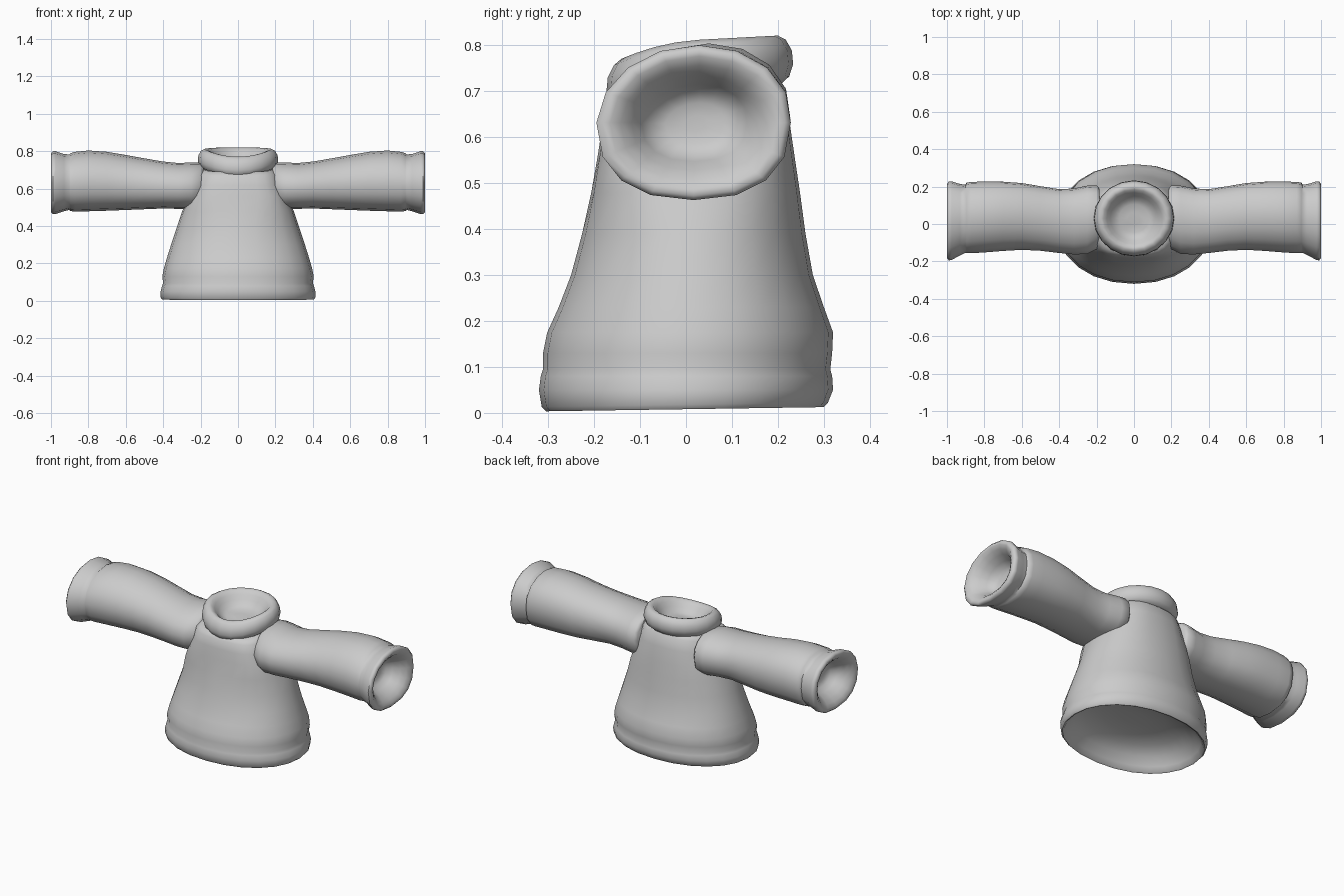
import bpy, bmesh, math

cloth = bpy.data.materials.new("grey cloth")
cloth.diffuse_color = (0.6, 0.6, 0.6, 1)


def loft(name, rings, sides, place):
    """Skin a list of rings; place(ring, cos, sin) gives each point. Both ends are capped."""
    bm = bmesh.new()
    loops = []
    for ring in rings:
        loop = []
        for i in range(sides):
            a = 2 * math.pi * i / sides
            loop.append(bm.verts.new(place(ring, math.cos(a), math.sin(a))))
        loops.append(loop)
    for low, high in zip(loops, loops[1:]):
        for i in range(sides):
            j = (i + 1) % sides
            bm.faces.new((low[i], low[j], high[j], high[i]))
    bm.faces.new(loops[0])
    bm.faces.new(loops[-1])
    bmesh.ops.recalc_face_normals(bm, faces=bm.faces)
    mesh = bpy.data.meshes.new(name)
    bm.to_mesh(mesh)
    bm.free()
    obj = bpy.data.objects.new(name, mesh)
    bpy.context.collection.objects.link(obj)
    mesh.materials.append(cloth)
    bpy.ops.object.select_all(action='DESELECT')
    obj.select_set(True)
    bpy.context.view_layer.objects.active = obj
    bpy.ops.object.shade_smooth_by_angle(angle=math.radians(60))
    return obj


def squarer(c, s, n):
    """Turn a point on a circle into one on a rounded square; n = 2 keeps the circle."""
    return (math.copysign(abs(c) ** (2 / n), c), math.copysign(abs(s) ** (2 / n), s))


# Torso ring: height, half width, front y, back y, slope; squarer towards the shoulders
def chest(ring, c, s):
    z, rx, front, back, slope = ring
    rise = min(1, max(0, (z - 0.42) / 0.16))
    c, s = squarer(c, s, 2.12 + (1.2 if s < 0 else 0.4) * rise)
    mid, ry = (front + back) / 2, (back - front) / 2
    return (rx * c, mid + ry * s, z + slope * ry * s)


# Collar ring: height, radius; the front droops
def neck(ring, c, s):
    z, r = ring
    droop = 0.18 * r * max(0, -s) ** 2
    return (r * c, 0.03 + 0.945 * r * s, z + 0.05 * r * s - droop)


# Sideways ring: x, front y, back y, bottom z, top z; fuller underneath
def sideways(ring, c, s):
    x, front, back, bottom, top = ring
    c, s = squarer(c, s, 2.35 if s < 0 else 2.05)
    return (x, (front + back) / 2 + (back - front) / 2 * c + 0.012 * max(s, 0),
            (bottom + top) / 2 + (top - bottom) / 2 * s)


# Torso: shallow hollow underneath first, then around the hem and up to the neck
loft("torso", [
    (0.135, 0.07, -0.05, 0.05, 0),
    (0.13, 0.18, -0.13, 0.13, 0),
    (0.11, 0.28, -0.205, 0.205, 0),
    (0.075, 0.345, -0.255, 0.255, 0),
    (0.035, 0.38, -0.282, 0.28, 0.01),
    (0.012, 0.396, -0.296, 0.291, 0.012),
    (0.008, 0.405, -0.305, 0.30, 0.015),
    (0.018, 0.414, -0.314, 0.309, 0.015),
    (0.05, 0.414, -0.32, 0.32, 0),
    (0.08, 0.406, -0.316, 0.318, 0),
    (0.095, 0.40, -0.311, 0.314, 0),
    (0.13, 0.405, -0.311, 0.318, 0),
    (0.175, 0.396, -0.302, 0.32, 0),
    (0.23, 0.38, -0.277, 0.30, 0),
    (0.30, 0.358, -0.25, 0.276, 0),
    (0.39, 0.328, -0.226, 0.26, 0),
    (0.48, 0.298, -0.206, 0.248, 0),
    (0.56, 0.26, -0.192, 0.236, 0),
    (0.63, 0.23, -0.183, 0.224, 0.06),
    (0.685, 0.215, -0.172, 0.208, 0.1),
    (0.71, 0.19, -0.15, 0.185, 0.12),
    (0.70, 0.10, -0.08, 0.11, 0.12),
], 24, chest)

# Collar: a drooping padded ring with a funnel-shaped hollow
loft("collar", [(0.70, 0.15), (0.706, 0.187), (0.722, 0.206), (0.748, 0.215),
                (0.778, 0.212), (0.802, 0.198), (0.812, 0.18), (0.807, 0.163),
                (0.79, 0.146), (0.767, 0.127), (0.745, 0.106), (0.733, 0.08),
                (0.73, 0.035)], 20, neck)

# Sleeve: shoulder to cuff, over the flared lip and into the opening
sleeve = loft("sleeve", [
    (0.185, -0.115, 0.19, 0.51, 0.735),
    (0.20, -0.135, 0.207, 0.497, 0.74),
    (0.25, -0.16, 0.205, 0.49, 0.74),
    (0.32, -0.163, 0.19, 0.492, 0.737),
    (0.40, -0.155, 0.186, 0.494, 0.745),
    (0.50, -0.143, 0.202, 0.49, 0.762),
    (0.60, -0.138, 0.219, 0.486, 0.78),
    (0.70, -0.144, 0.226, 0.482, 0.797),
    (0.80, -0.152, 0.227, 0.479, 0.804),
    (0.87, -0.156, 0.225, 0.477, 0.797),
    (0.895, -0.155, 0.221, 0.48, 0.79),
    (0.902, -0.155, 0.21, 0.486, 0.783),
    (0.93, -0.168, 0.214, 0.479, 0.785),
    (0.975, -0.192, 0.228, 0.464, 0.80),
    (0.99, -0.195, 0.228, 0.463, 0.80),
    (1.00, -0.182, 0.215, 0.473, 0.79),
    (0.998, -0.165, 0.198, 0.487, 0.776),
    (0.984, -0.142, 0.175, 0.507, 0.756),
    (0.958, -0.118, 0.152, 0.528, 0.735),
    (0.922, -0.097, 0.132, 0.547, 0.715),
    (0.892, -0.077, 0.112, 0.562, 0.698),
    (0.88, -0.045, 0.08, 0.585, 0.675),
    (0.877, -0.005, 0.04, 0.612, 0.648),
], 16, sideways)
mirror = sleeve.modifiers.new("other sleeve", 'MIRROR')
mirror.use_axis = (True, False, False)
mirror.use_mirror_merge = False
